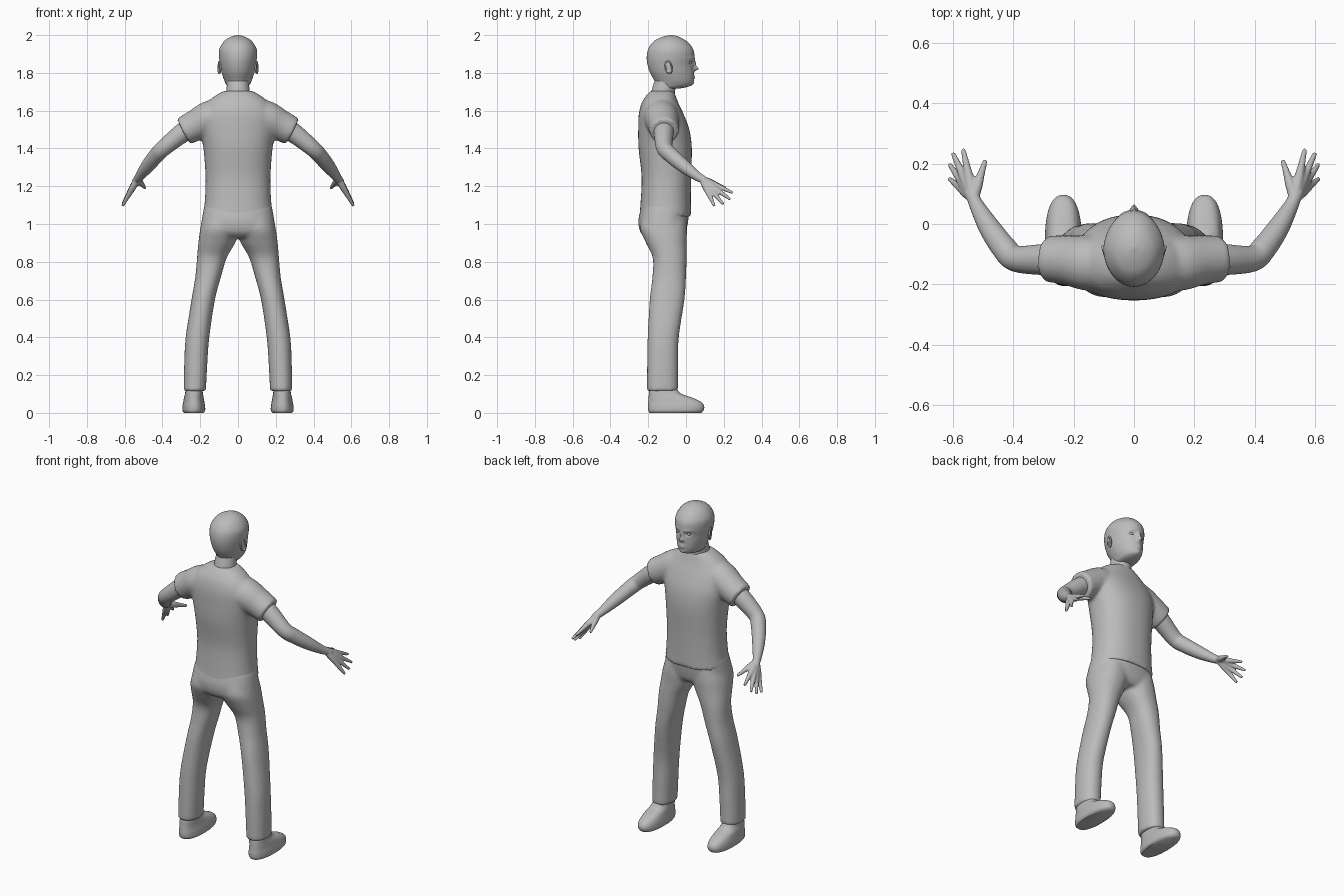
import bpy, bmesh, math
from mathutils import Vector

if "Cube" in bpy.data.objects:
    bpy.data.objects.remove(bpy.data.objects["Cube"])

grey = bpy.data.materials.new("plain grey")
grey.diffuse_color = (0.5, 0.5, 0.5, 1)
grey.use_nodes = True
grey.node_tree.nodes["Principled BSDF"].inputs["Base Color"].default_value = grey.diffuse_color


def loft(bm, rings):
    """Skin a list of point rings and cap both ends."""
    vs = [[bm.verts.new(p) for p in r] for r in rings]
    n = len(vs[0])
    for a, b in zip(vs, vs[1:]):
        for i in range(n):
            j = (i + 1) % n
            bm.faces.new((a[i], a[j], b[j], b[i]))
    bm.faces.new(vs[0][::-1])
    bm.faces.new(vs[-1])


def spline(rows, steps):
    """Catmull-Rom through rows of numbers."""
    out = []
    for i in range(len(rows) - 1):
        p = [rows[max(0, min(len(rows) - 1, i + k))] for k in (-1, 0, 1, 2)]
        for s in range(steps):
            t = s / steps
            out.append([0.5 * (2 * b + (c - a) * t + (2 * a - 5 * b + 4 * c - d) * t * t
                               + (3 * b - a - 3 * c + d) * t ** 3) for a, b, c, d in zip(*p)])
    return out + [list(rows[-1])]


def stack(bm, rows, side=1, n=48, steps=5, power=1.0, narrow=0.0):
    """Horizontal sections: (z, x0, x1, y0, y1)."""
    rings = []
    for z, x0, x1, y0, y1 in spline(rows, steps):
        ring = []
        for i in range(n):
            a = 2 * math.pi * i / n
            c, s = math.cos(a), math.sin(a)
            u = math.copysign(abs(c) ** power, c)
            v = math.copysign(abs(s) ** power, s)
            u *= 1 - narrow * max(0, v)
            ring.append((side * ((x0 + x1) / 2 + u * (x1 - x0) / 2), (y0 + y1) / 2 + v * (y1 - y0) / 2, z))
        rings.append(ring)
    loft(bm, rings)


def tube(bm, rows, side=1, n=20, steps=5):
    """Round tube along a path: (x, y, z, radius)."""
    pts = spline(rows, steps)
    rings = []
    for i, p in enumerate(pts):
        d = Vector(pts[min(i + 1, len(pts) - 1)][:3]) - Vector(pts[max(i - 1, 0)][:3])
        u = d.cross(Vector((0.1, 1, 0.05))).normalized()
        v = d.cross(u).normalized()
        ring = []
        for k in range(n):
            a = 2 * math.pi * k / n
            q = Vector(p[:3]) + (u * math.cos(a) + v * math.sin(a)) * p[3]
            ring.append((side * q.x, q.y, q.z))
        rings.append(ring)
    loft(bm, rings)


def finish(bm, name, voxel=0, smooth=0):
    bmesh.ops.recalc_face_normals(bm, faces=bm.faces)
    me = bpy.data.meshes.new(name)
    bm.to_mesh(me)
    bm.free()
    me.materials.append(grey)
    ob = bpy.data.objects.new(name, me)
    bpy.context.collection.objects.link(ob)
    for o in bpy.context.selected_objects:
        o.select_set(False)
    ob.select_set(True)
    bpy.context.view_layer.objects.active = ob
    bpy.ops.object.shade_smooth_by_angle(angle=math.radians(50))
    if voxel:
        m = ob.modifiers.new("fuse", 'REMESH')
        m.mode, m.voxel_size, m.use_smooth_shade = 'VOXEL', voxel, True
    if smooth:
        m = ob.modifiers.new("relax", 'SMOOTH')
        m.factor, m.iterations = 0.5, smooth
    return ob


# Shirt: body plus short sleeves
bm = bmesh.new()
stack(bm, [(z, -w, w, a, b) for z, w, a, b in (
    (1.04, .187, -.247, .027), (1.12, .176, -.24, .026), (1.25, .172, -.235, .027), (1.4, .183, -.251, .031),
    (1.5, .2, -.253, .018), (1.58, .2, -.25, -.012), (1.64, .165, -.235, -.04),
    (1.68, .12, -.21, -.055), (1.705, .075, -.188, -.065))], power=.88)
for s in (1, -1):
    tube(bm, [(.08, -.135, 1.585, .085), (.15, -.13, 1.56, .092), (.22, -.12, 1.525, .083),
              (.288, -.115, 1.49, .077)], s)
finish(bm, "shirt", .01, 6)

# Trousers: hips plus two legs
bm = bmesh.new()
stack(bm, [(.93, -.15, .15, -.215, -.02), (.96, -.197, .197, -.243, .0), (1.02, -.192, .192, -.252, .012),
           (1.1, -.178, .178, -.235, .02)], power=.85)
for s in (1, -1):
    stack(bm, [(.115, .17, .288, -.207, -.042), (.25, .163, .285, -.206, -.042), (.4, .152, .277, -.203, -.038),
               (.6, .122, .246, -.192, -.008), (.72, .09, .226, -.178, .0), (.82, .06, .217, -.176, .003),
               (.9, .015, .21, -.212, .003), (.97, -.01, .2, -.242, .005), (1.03, .0, .18, -.235, .0)],
          s, power=.9)
finish(bm, "trousers", .01, 6)

# Shoes with flat soles
for s, side in ((1, "right"), (-1, "left")):
    bm = bmesh.new()
    stack(bm, [(0, .182, .286, -.192, .08), (.012, .174, .294, -.2, .093), (.035, .174, .294, -.202, .096),
               (.058, .178, .29, -.2, .08), (.08, .182, .286, -.198, .035), (.105, .186, .28, -.196, -.03),
               (.15, .19, .275, -.19, -.06)], s, power=.85)
    finish(bm, side + "_shoe")

# Arms and hands, fingers fanned out from the wrist
wrist = Vector((.532, .085, 1.238))
tips = [(.492, .212, 1.19), (.566, .248, 1.165), (.6, .235, 1.13), (.611, .197, 1.105), (.612, .15, 1.095)]
for s, side in ((1, "right"), (-1, "left")):
    bm = bmesh.new()
    tube(bm, [(.2, -.12, 1.535, .06), (.29, -.118, 1.485, .053), (.39, -.115, 1.405, .044),
              (.43, -.08, 1.365, .042), (.48, -.01, 1.305, .036), (.52, .06, 1.252, .025), (*wrist, .022),
              (.545, .105, 1.22, .02)], s)
    for t in map(Vector, tips):
        knuckle = wrist.lerp(t, .52)
        tube(bm, [(*wrist, .018), (*wrist.lerp(t, .3), .018), (*knuckle, .0145), (*wrist.lerp(t, .8), .0105),
                  (*t, .0075)], s, n=12, steps=3)
    finish(bm, side + "_arm", .005, 3)

# Neck
bm = bmesh.new()
tube(bm, [(0, -.128, 1.64, .068), (0, -.12, 1.7, .062), (0, -.108, 1.75, .058), (0, -.09, 1.8, .055)], n=32)
finish(bm, "neck")

# Head: stacked sections, then soft pushes for the features
bm = bmesh.new()
stack(bm, [(z, -w, w, a, b) for z, a, b, w in (
    (1.718, -.15, -.03, .045), (1.725, -.155, .005, .054), (1.737, -.16, .031, .062), (1.76, -.168, .041, .073),
    (1.8, -.19, .042, .086), (1.84, -.203, .041, .094), (1.88, -.208, .045, .1), (1.92, -.202, .04, .1),
    (1.95, -.186, .022, .087), (1.975, -.16, -.006, .066), (1.992, -.12, -.04, .036), (2.0, -.083, -.073, .004))],
      n=96, steps=6, narrow=.08)
# (x, z, width, height, push)
features = [(0, 1.822, .011, .011, .023), (0, 1.845, .009, .02, .012), (0, 1.782, .02, .005, .006),
            (0, 1.771, .017, .004, .005), (0, 1.742, .02, .01, .005), (.034, 1.855, .015, .009, -.011),
            (-.034, 1.855, .015, .009, -.011), (.035, 1.877, .022, .007, .004), (-.035, 1.877, .022, .007, .004),
            (.014, 1.817, .006, .006, .006), (-.014, 1.817, .006, .006, .006)]
for v in bm.verts:
    if v.co.y > -.04:
        x, z = v.co.x, v.co.z
        v.co.y += sum(p * math.exp(-((x - a) / w) ** 2 - ((z - b) / h) ** 2) for a, b, w, h, p in features)
finish(bm, "head")

# Ears and eyes
for s, side in ((1, "right"), (-1, "left")):
    for part, loc, size, tilt in (("ear", (.098, -.092, 1.83), (.010, .021, .038), .3),
                                  ("eye", (.034, .0165, 1.854), (.014, .013, .011), 0)):
        bm = bmesh.new()
        bmesh.ops.create_uvsphere(bm, u_segments=20, v_segments=14, radius=1)
        if part == "ear":  # hollow the outer side
            for v in bm.verts:
                r = math.hypot(v.co.y, v.co.z)
                if v.co.x * s > 0 and r < .75:
                    v.co.x *= .3
        ob = finish(bm, side + "_" + part)
        ob.scale = size
        ob.location = (s * loc[0], loc[1], loc[2])
        ob.rotation_euler = (tilt * .7, 0, -s * tilt)
